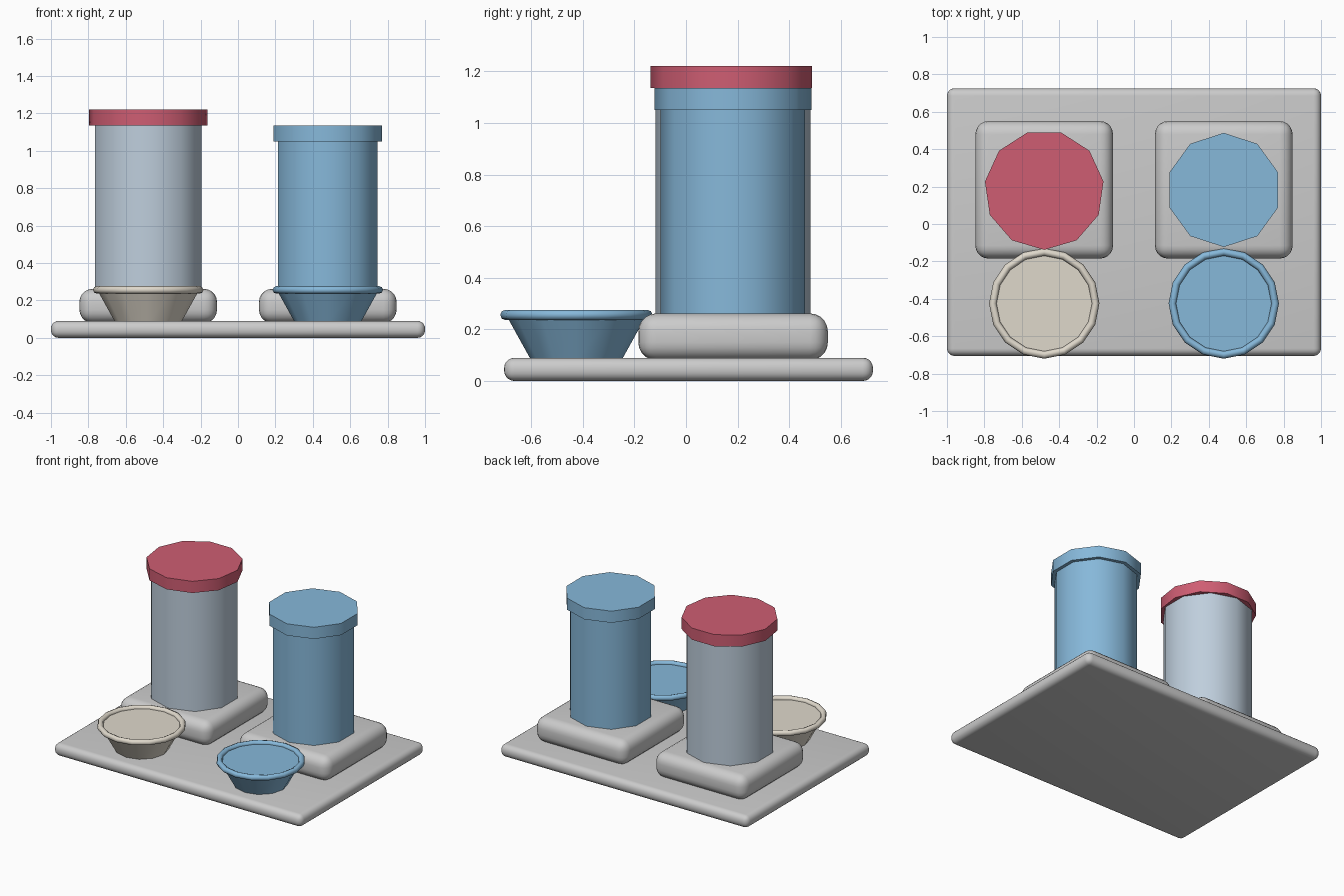
import bpy, bmesh
from math import sin, cos, pi, radians

if "Cube" in bpy.data.objects:
    bpy.data.objects.remove(bpy.data.objects["Cube"])


def material(name, rgb):
    m = bpy.data.materials.new(name)
    m.diffuse_color = (*rgb, 1)
    m.use_nodes = True
    m.node_tree.nodes["Principled BSDF"].inputs["Base Color"].default_value = m.diffuse_color
    return m


RED = material("red", (0.62, 0.11, 0.17))
BLUE = material("blue", (0.24, 0.48, 0.70))
GLASS = material("pale_blue", (0.52, 0.62, 0.72))
CREAM = material("cream", (0.74, 0.69, 0.60))


def finish(ob, mat, angle):
    if mat:
        ob.data.materials.append(mat)
    bpy.ops.object.select_all(action='DESELECT')
    ob.select_set(True)
    bpy.context.view_layer.objects.active = ob
    bpy.ops.object.shade_smooth_by_angle(angle=radians(angle))


def rounded_box(name, lo, hi, radius):
    centre = [(a + b) / 2 for a, b in zip(lo, hi)]
    bpy.ops.mesh.primitive_cube_add(size=1, location=centre)
    ob = bpy.context.object
    ob.name = name
    ob.scale = [b - a for a, b in zip(lo, hi)]
    bpy.ops.object.transform_apply(location=False, rotation=False, scale=True)
    mod = ob.modifiers.new("round", 'BEVEL')
    mod.width, mod.segments = radius, 5
    bpy.ops.object.modifier_apply(modifier="round")
    finish(ob, None, 40)


def frustum(name, x, y, z0, z1, r0, r1, sides, mat):
    """Closed prism or cone section with one corner pointing to the front."""
    bm = bmesh.new()
    rings = []
    for r, z in ((r0, 0), (r1, z1 - z0)):
        angles = [2 * pi * i / sides - pi / 2 for i in range(sides)]
        rings.append([bm.verts.new((r * cos(a), r * sin(a), z)) for a in angles])
    low, top = rings
    bm.faces.new(low[::-1])
    bm.faces.new(top)
    for i in range(sides):
        j = (i + 1) % sides
        bm.faces.new((low[i], low[j], top[j], top[i]))
    me = bpy.data.meshes.new(name)
    bm.to_mesh(me)
    bm.free()
    ob = bpy.data.objects.new(name, me)
    ob.location = (x, y, z0)
    bpy.context.collection.objects.link(ob)
    finish(ob, mat, 40)


# Tray
rounded_box("tray", (-1, -0.705, 0), (1, 0.725, 0.09), 0.04)

# Each station: raised base, jar, lid, bowl and bowl rim
stations = (
    ("left", -0.48, 0.30, 1.135, GLASS, 0.32, 11, RED, CREAM),
    ("right", 0.48, 0.28, 1.05, BLUE, 0.305, 10, BLUE, BLUE),
)
for side, x, jar_r, jar_top, jar_mat, lid_r, lid_n, lid_mat, bowl_mat in stations:
    rounded_box(side + "_base", (x - 0.368, -0.185, 0.08), (x + 0.368, 0.55, 0.262), 0.07)
    frustum(side + "_jar", x, 0.182, 0.25, jar_top, jar_r, jar_r, 10, jar_mat)
    frustum(side + "_lid", x, 0.182, jar_top, jar_top + 0.085, lid_r, lid_r, lid_n, lid_mat)
    frustum(side + "_bowl", x, -0.425, 0.08, 0.255, 0.175, 0.272, 12, bowl_mat)
    bpy.ops.mesh.primitive_torus_add(
        location=(x, -0.425, 0.256), major_radius=0.275, minor_radius=0.02,
        major_segments=16, minor_segments=8)
    rim = bpy.context.object
    rim.name = side + "_bowl_rim"
    finish(rim, bowl_mat, 50)
